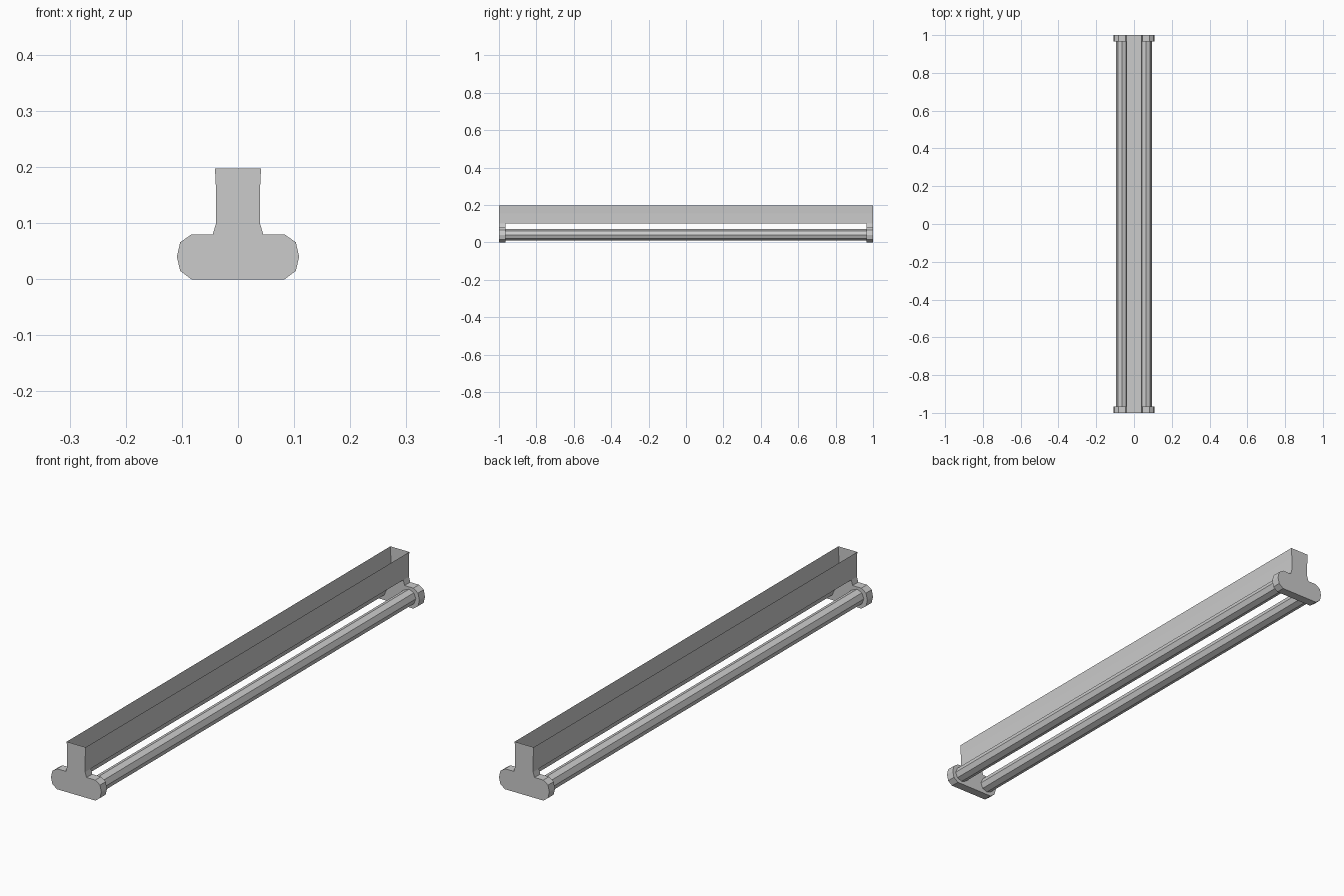
import bpy, bmesh, math

if "Cube" in bpy.data.objects:
    bpy.data.objects.remove(bpy.data.objects["Cube"])


def extrude_profile(name, points, y0, y1, caps=True, closed=True):
    """Sweep an (x, z) profile along y, with optional end faces."""
    bm = bmesh.new()
    a = [bm.verts.new((x, y0, z)) for x, z in points]
    b = [bm.verts.new((x, y1, z)) for x, z in points]
    n = len(points)
    for i in range(n if closed else n - 1):
        j = (i + 1) % n
        bm.faces.new((a[i], a[j], b[j], b[i]))
    if caps:
        bm.faces.new(a[::-1])
        bm.faces.new(b)
    bmesh.ops.recalc_face_normals(bm, faces=bm.faces)
    mesh = bpy.data.meshes.new(name)
    bm.to_mesh(mesh)
    bm.free()
    obj = bpy.data.objects.new(name, mesh)
    bpy.context.collection.objects.link(obj)
    return obj


def mirrored(half):
    """Complete a right-hand outline (bottom to top) with its left half."""
    return half + [(-x, z) for x, z in reversed(half)]


# End brackets: rounded lamp holders with a short flared neck
holder = mirrored([(0.083, 0), (0.103, 0.015), (0.109, 0.04), (0.103, 0.066),
                   (0.083, 0.08), (0.045, 0.08), (0.039, 0.1)])
extrude_profile("front_lamp_holder", holder, -1.0, -0.965)
extrude_profile("back_lamp_holder", holder, 0.965, 1.0)

# Sheet-metal channel: closed ends, open at the top
wall = [(-0.041, 0.197), (-0.039, 0.155), (-0.039, 0.1)]
channel = wall + [(-x, z) for x, z in reversed(wall)]
extrude_profile("housing_channel", channel, -1.0, 1.0, closed=False)

# Pair of octagonal tubes
for side, label in ((-1, "left"), (1, "right")):
    ring = [(side * 0.064 + 0.03 * math.cos(k * math.pi / 4),
             0.041 + 0.03 * math.sin(k * math.pi / 4)) for k in range(8)]
    extrude_profile(label + "_tube", ring, -0.965, 0.965, caps=False)
